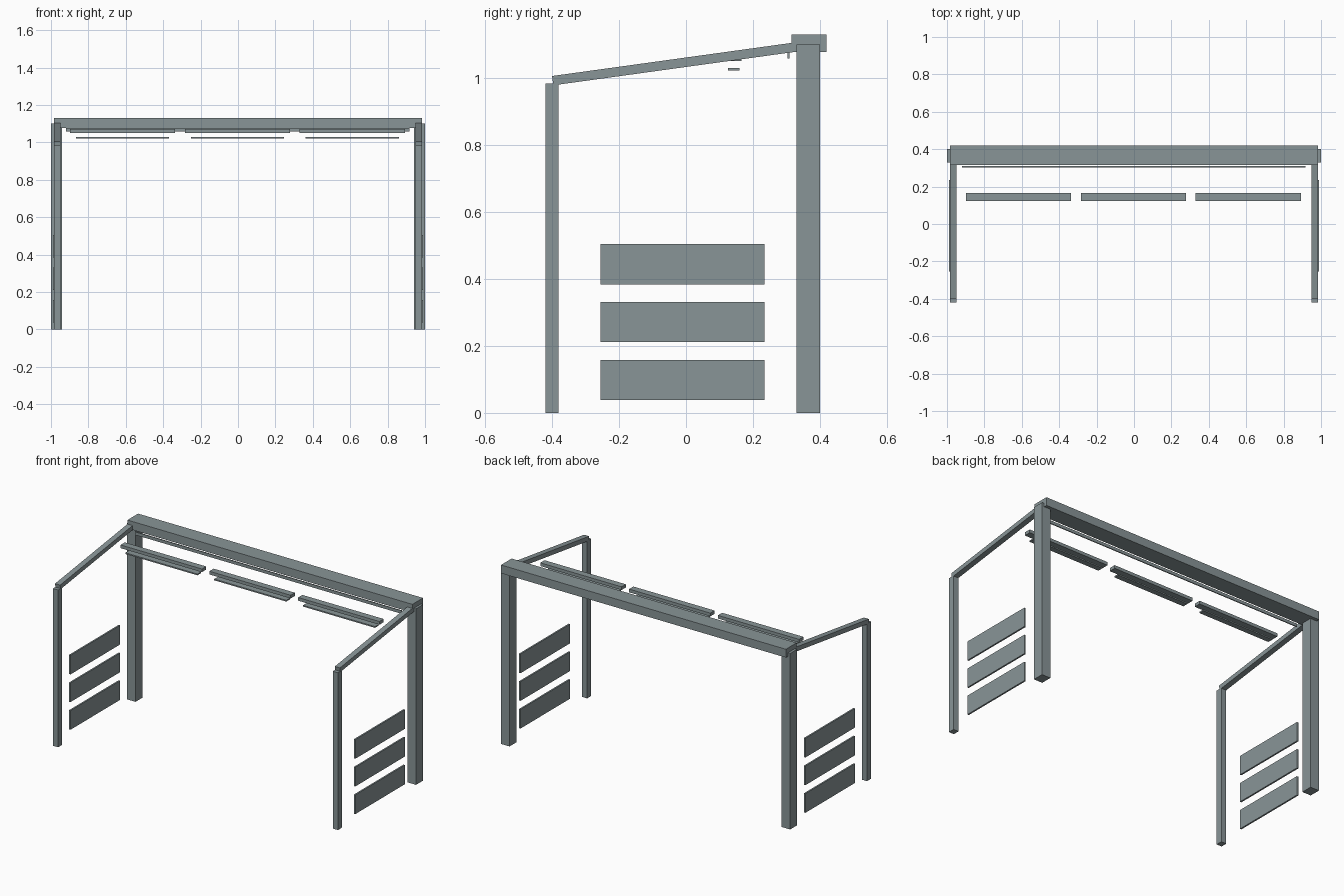
import bpy, bmesh
from math import atan2, hypot
from mathutils import Matrix, Vector

default_cube = bpy.data.objects.get("Cube")
if default_cube:
    bpy.data.objects.remove(default_cube, do_unlink=True)

# Single grey metal colour
grey = bpy.data.materials.new("slate_grey")
grey.use_nodes = True
colour = (0.25, 0.30, 0.31, 1)
grey.diffuse_color = colour
grey.node_tree.nodes["Principled BSDF"].inputs["Base Color"].default_value = colour


def box(name, x, y, z, tilt=0):
    """Box spanning three (low, high) ranges, tilted about x at its centre."""
    spans = (x, y, z)
    centre = Vector([(a + b) / 2 for a, b in spans])
    size = [b - a for a, b in spans]
    bm = bmesh.new()
    bmesh.ops.create_cube(bm, size=1)
    bm.transform(Matrix.Translation(centre) @ Matrix.Rotation(tilt, 4, 'X')
                 @ Matrix.Diagonal((*size, 1)))
    mesh = bpy.data.meshes.new(name)
    bm.to_mesh(mesh)
    bm.free()
    mesh.materials.append(grey)
    obj = bpy.data.objects.new(name, mesh)
    bpy.context.collection.objects.link(obj)
    return obj


# Posts, sloping rafters and side boards, one set for each end
rafter_start, rafter_end = Vector((-0.398, 0.992)), Vector((0.325, 1.092))
run = rafter_end - rafter_start
middle = (rafter_start + rafter_end) / 2
half = hypot(*run) / 2
for side, s in (("left", 1), ("right", -1)):
    def across(a, b):
        return sorted((s * a, s * b))

    box(f"front_post_{side}", across(0.95, 0.985), (-0.42, -0.38), (0, 0.983))
    box(f"back_post_{side}", across(0.94, 1.0), (0.33, 0.40), (0, 1.10))
    box(f"rafter_{side}", across(0.95, 0.985),
        (middle.x - half, middle.x + half),
        (middle.y - 0.014, middle.y + 0.014), atan2(run.y, run.x))
    for i in range(3):
        base = 0.038 + i * 0.173
        box(f"side_board_{side}_{i + 1}", across(0.98, 0.99),
            (-0.255, 0.235), (base, base + 0.12))

# Rear header beam and the thin rail in front of it
box("header_beam", (-0.985, 0.985), (0.315, 0.42), (1.078, 1.13))
box("thin_rail", (-0.92, 0.917), (0.303, 0.309), (1.058, 1.077))

# Lamps: a housing with a thin strip hanging below
for i in range(3):
    x = -0.617 + i * 0.614
    box(f"lamp_housing_{i + 1}", (x - 0.281, x + 0.281), (0.123, 0.165), (1.051, 1.071))
    box(f"lamp_strip_{i + 1}", (x - 0.249, x + 0.249), (0.125, 0.16), (1.022, 1.030))
